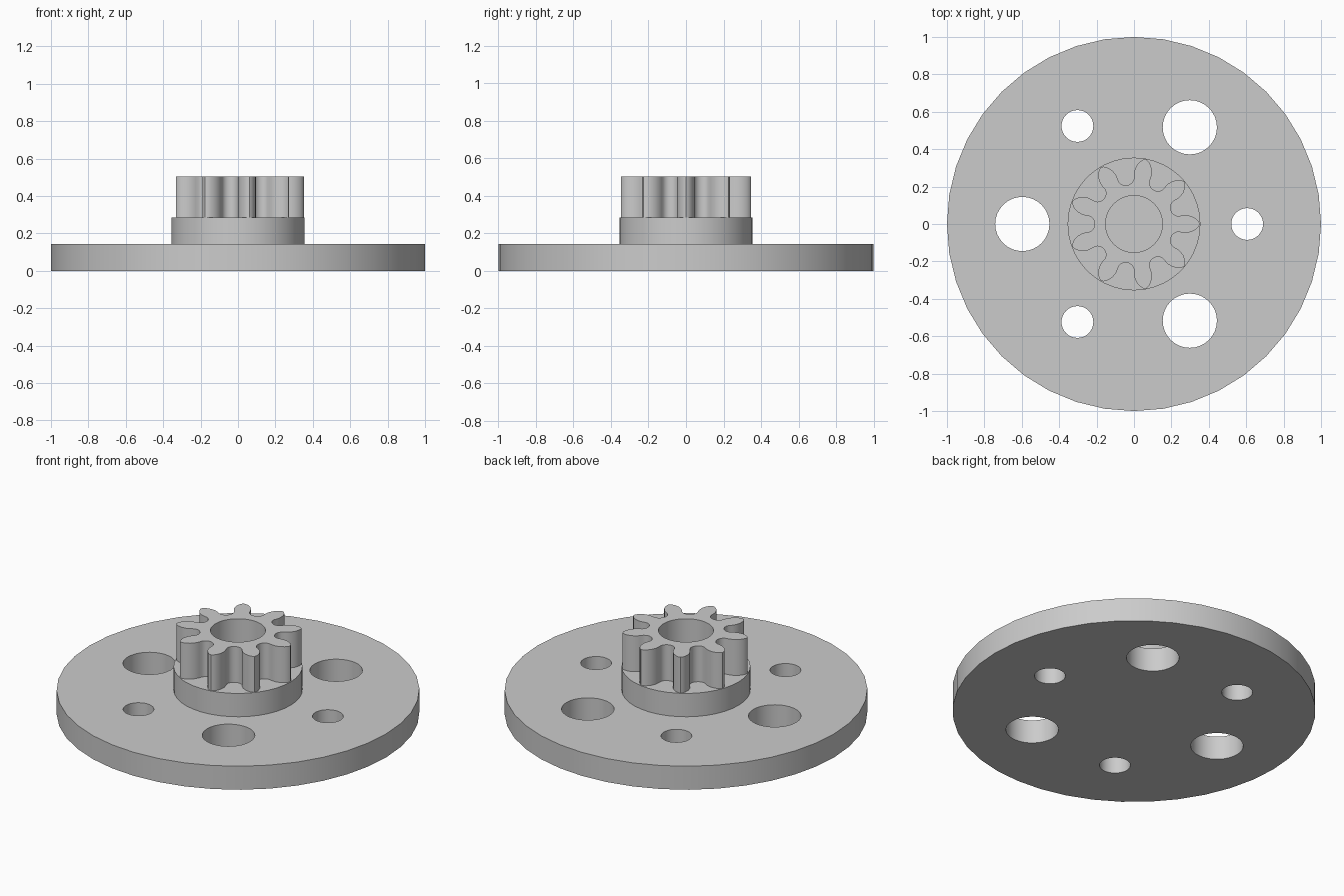
import bpy, bmesh
from math import cos, sin, tau, radians

cube = bpy.data.objects.get("Cube")
if cube:
    bpy.data.objects.remove(cube)

grey = bpy.data.materials.new("light_grey")
grey.use_nodes = True
grey.diffuse_color = (0.6, 0.6, 0.6, 1)
grey.node_tree.nodes["Principled BSDF"].inputs["Base Color"].default_value = (0.6, 0.6, 0.6, 1)


def circle(radius, sides, distance=0, angle=0):
    cx, cy = distance * cos(radians(angle)), distance * sin(radians(angle))
    return [(cx + radius * cos(tau * i / sides), cy + radius * sin(tau * i / sides))
            for i in range(sides)]


def gear_outline(teeth, half_tooth):
    """Outline from (radius, degrees) points running from tooth tip to valley."""
    mirrored = [(r, -a) for r, a in reversed(half_tooth[1:-1])]
    pitch = 360 / teeth
    return [(r * cos(radians(a + k * pitch)), r * sin(radians(a + k * pitch)))
            for k in range(teeth) for r, a in mirrored + half_tooth]


def plate(name, outlines, bottom, top):
    """Filled outline with holes, extruded between two heights."""
    curve = bpy.data.curves.new(name, 'CURVE')
    curve.dimensions = '2D'
    curve.fill_mode = 'BOTH'
    curve.extrude = (top - bottom) / 2
    for points in outlines:
        spline = curve.splines.new('POLY')
        spline.points.add(len(points) - 1)
        for point, (x, y) in zip(spline.points, points):
            point.co = (x, y, 0, 1)
        spline.use_cyclic_u = True
    temp = bpy.data.objects.new(name + "_outline", curve)
    bpy.context.scene.collection.objects.link(temp)
    bpy.context.view_layer.update()
    graph = bpy.context.evaluated_depsgraph_get()
    mesh = bpy.data.meshes.new_from_object(temp.evaluated_get(graph))
    bpy.data.objects.remove(temp)

    # Weld caps to walls and stand the part at its height
    bm = bmesh.new()
    bm.from_mesh(mesh)
    bmesh.ops.remove_doubles(bm, verts=bm.verts, dist=0.0001)
    bmesh.ops.translate(bm, verts=bm.verts, vec=(0, 0, (top + bottom) / 2))
    bmesh.ops.recalc_face_normals(bm, faces=bm.faces)
    bm.to_mesh(mesh)
    bm.free()
    mesh.name = name
    mesh.materials.clear()
    mesh.materials.append(grey)
    obj = bpy.data.objects.new(name, mesh)
    bpy.context.scene.collection.objects.link(obj)
    bpy.ops.object.select_all(action='DESELECT')
    obj.select_set(True)
    bpy.context.view_layer.objects.active = obj
    bpy.ops.object.shade_smooth_by_angle(angle=radians(35))
    return obj


# Base disc with alternating small and large through holes
holes = []
for turn in (0, 120, 240):
    holes.append(circle(0.085, 32, 0.605, turn))
    holes.append(circle(0.145, 32, 0.597, turn + 60))
plate("base_disc", [circle(1.0, 40)] + holes, 0, 0.143)

# Hub collar
plate("hub_collar", [circle(0.355, 40)], 0.143, 0.285)

# Nine-tooth pinion with a bore
half_tooth = [(0.352, 0), (0.347, 2), (0.335, 4.6), (0.312, 7.6), (0.285, 9.6), (0.262, 10.1),
              (0.243, 10), (0.228, 11.3), (0.217, 14), (0.212, 17), (0.21, 20)]
plate("pinion", [gear_outline(9, half_tooth), circle(0.152, 40)], 0.285, 0.503)
